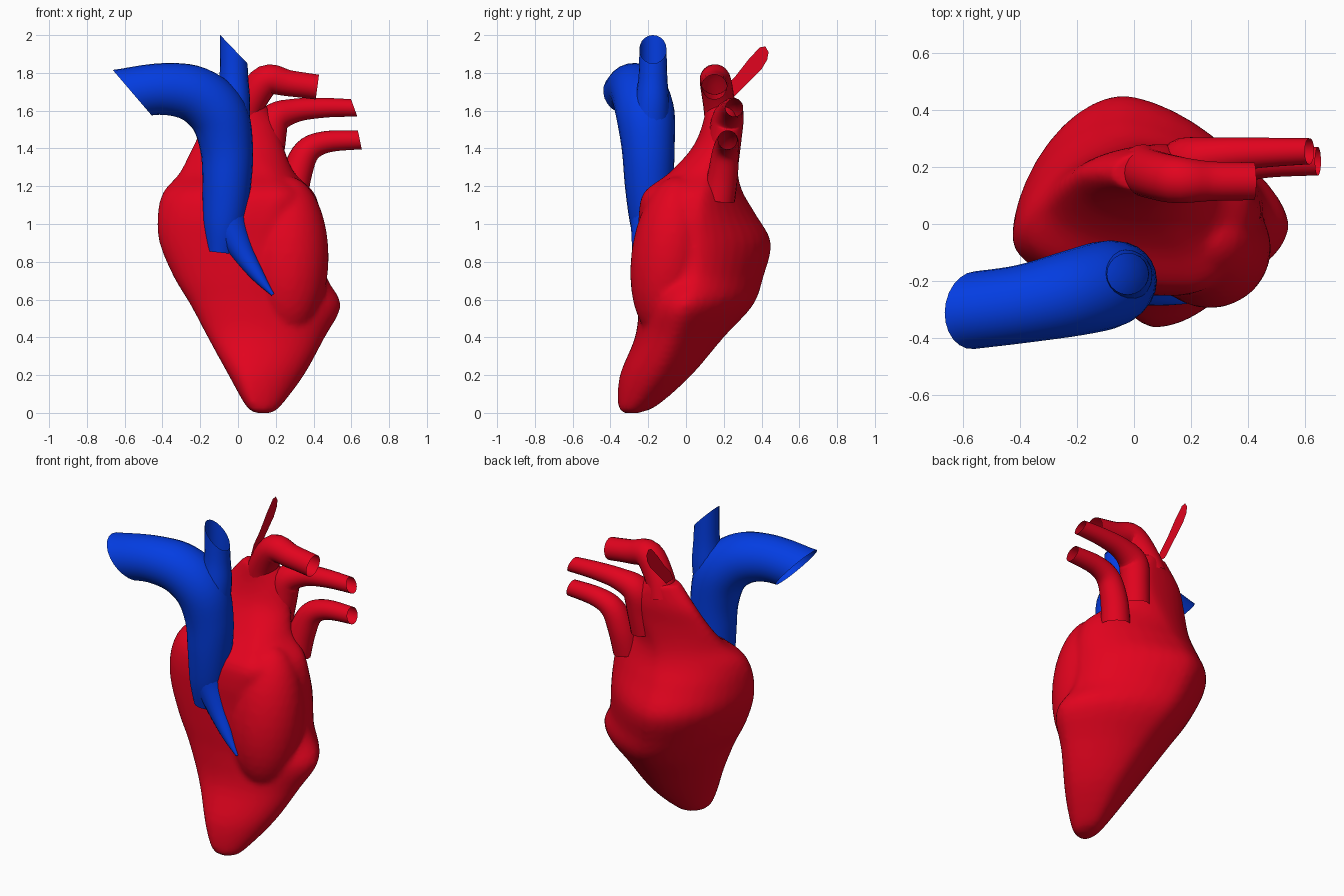
import bpy, bmesh, math
from mathutils import Vector, Matrix

if "Cube" in bpy.data.objects:
    bpy.data.objects.remove(bpy.data.objects["Cube"])


def material(name, rgb):
    m = bpy.data.materials.new(name)
    m.diffuse_color = (*rgb, 1)
    m.use_nodes = True
    m.node_tree.nodes["Principled BSDF"].inputs["Base Color"].default_value = m.diffuse_color
    return m


RED = material("heart red", (0.76, 0.001, 0.013))
BLUE = material("vein blue", (0.001, 0.046, 0.76))


def spline(rows, steps):
    """Catmull-Rom through tuples of any width."""
    out = []
    for i in range(len(rows) - 1):
        a, b, c, d = (rows[max(i - 1, 0)], rows[i], rows[i + 1], rows[min(i + 2, len(rows) - 1)])
        for s in range(steps):
            t = s / steps
            out.append([0.5 * (2 * q + (r - p) * t + (2 * p - 5 * q + 4 * r - u) * t * t
                               + (3 * q - p - 3 * r + u) * t ** 3) for p, q, r, u in zip(a, b, c, d)])
    return out + [list(rows[-1])]


def skin(bm, rings, caps):
    loops = [[bm.verts.new(p) for p in ring] for ring in rings]
    n = len(loops[0])
    for a, b in zip(loops, loops[1:]):
        for i in range(n):
            bm.faces.new((a[i], a[(i + 1) % n], b[(i + 1) % n], b[i]))
    if caps:
        bm.faces.new(loops[0][::-1])
        bm.faces.new(loops[-1])


def finish(bm, name, mat):
    bmesh.ops.recalc_face_normals(bm, faces=bm.faces[:])
    me = bpy.data.meshes.new(name)
    bm.to_mesh(me)
    bm.free()
    me.materials.append(mat)
    me.shade_smooth()
    ob = bpy.data.objects.new(name, me)
    bpy.context.collection.objects.link(ob)
    return ob


def tube(name, mat, path, end_normal=None, sides=20):
    """Open vessel along (x, y, z, radius) points, optionally cut at a slant."""
    pts = spline(path, 5)
    cs = [Vector(p[:3]) for p in pts]
    rings, side = [], Vector((0, 1, 0))
    for i, c in enumerate(cs):
        t = (cs[min(i + 1, len(cs) - 1)] - cs[max(i - 1, 0)]).normalized()
        side = (side - t * side.dot(t)).normalized()
        up = t.cross(side)
        rings.append([c + (side * math.cos(a) + up * math.sin(a)) * pts[i][3]
                      for a in (2 * math.pi * k / sides for k in range(sides))])
    if end_normal:
        n = Vector(end_normal)
        # slide the rings near the end along the axis, fading out backwards
        for j, w in ((-1, 1.0), (-2, 0.75), (-3, 0.5), (-4, 0.25)):
            t = (cs[j] - cs[j - 1]).normalized()
            rings[j] = [p - t * (w * (p - cs[j]).dot(n) / t.dot(n)) for p in rings[j]]
    bm = bmesh.new()
    skin(bm, rings, False)
    return finish(bm, name, mat)


# Heart body: z, x min, x max, y min, y max, x of front, x of back, y of left, y of right
SECTIONS = [
    (0.00, 0.09, 0.18, -0.33, -0.25, 0.12, 0.13, -0.29, -0.29),
    (0.04, 0.04, 0.23, -0.36, -0.15, 0.08, 0.14, -0.28, -0.26),
    (0.20, -0.05, 0.35, -0.35, 0.03, 0.06, 0.16, -0.22, -0.15),
    (0.40, -0.16, 0.46, -0.27, 0.20, 0.08, 0.12, -0.16, -0.06),
    (0.57, -0.25, 0.545, -0.25, 0.355, 0.08, 0.06, -0.12, 0.00),
    (0.72, -0.34, 0.47, -0.25, 0.41, 0.10, 0.00, -0.09, 0.05),
    (0.90, -0.415, 0.45, -0.25, 0.45, 0.12, -0.04, -0.06, 0.06),
    (1.05, -0.425, 0.44, -0.25, 0.37, 0.16, -0.04, -0.04, 0.06),
    (1.17, -0.395, 0.40, -0.22, 0.30, 0.20, -0.02, 0.00, 0.08),
    (1.27, -0.31, 0.30, -0.09, 0.275, 0.15, 0.02, 0.08, 0.11),
    (1.40, -0.245, 0.245, 0.03, 0.275, 0.06, 0.09, 0.14, 0.17),
    (1.52, -0.18, 0.215, 0.085, 0.28, 0.05, 0.11, 0.18, 0.20),
    (1.64, -0.08, 0.14, 0.11, 0.26, 0.05, 0.06, 0.18, 0.19),
]


def section(row, per=10):
    z, x0, x1, y0, y1, xf, xb, yl, yr = row
    quads = (((x1, yr), (xb, y1), 1.3), ((xb, y1), (x0, yl), 1.1),
             ((x0, yl), (xf, y0), 1.0), ((xf, y0), (x1, yr), 1.05))
    ring = []
    for q, (a, b, p) in enumerate(quads):
        for k in range(per):
            t = k / per * math.pi / 2
            c, s = math.cos(t) ** p, math.sin(t) ** p
            if q % 2 == 0:   # side point to front or back point
                ring.append((b[0] + (a[0] - b[0]) * c, a[1] + (b[1] - a[1]) * s, z))
            else:            # front or back point to side point
                ring.append((a[0] + (b[0] - a[0]) * s, b[1] + (a[1] - b[1]) * c, z))
    return ring


bm = bmesh.new()
skin(bm, [section(r) for r in spline(SECTIONS, 4)], True)
# Front bulge of the chamber on the right, its lower end tipped forward
bmesh.ops.create_uvsphere(bm, u_segments=32, v_segments=20, radius=1,
                          matrix=Matrix.Translation((0.265, -0.085, 0.825)) @ Matrix.Rotation(math.radians(-7), 4, 'X')
                          @ Matrix.Diagonal((0.215, 0.205, 0.43, 1)))
body = finish(bm, "heart_body", RED)
rm = body.modifiers.new("blend", 'REMESH')
rm.mode, rm.voxel_size, rm.use_smooth_shade = 'VOXEL', 0.018, True
sm = body.modifiers.new("soften", 'SMOOTH')
sm.factor, sm.iterations = 0.5, 3
bpy.context.view_layer.objects.active = body
body.select_set(True)
for mod in ("blend", "soften"):
    bpy.ops.object.modifier_apply(modifier=mod)

# Red arteries
tube("upper_artery", RED, [(0.03, 0.19, 1.54, 0.09), (0.06, 0.175, 1.64, 0.085), (0.15, 0.155, 1.76, 0.083),
                           (0.27, 0.15, 1.745, 0.07), (0.42, 0.15, 1.725, 0.067)])
tube("middle_artery", RED, [(0.15, 0.19, 1.3, 0.085), (0.165, 0.205, 1.42, 0.085), (0.19, 0.22, 1.55, 0.085),
                            (0.3, 0.24, 1.60, 0.064), (0.45, 0.25, 1.615, 0.053), (0.615, 0.255, 1.615, 0.046)],
     (0.94, 0, 0.34))
tube("lower_artery", RED, [(0.285, 0.175, 1.13, 0.085), (0.31, 0.195, 1.26, 0.08), (0.365, 0.21, 1.385, 0.07),
                           (0.47, 0.22, 1.435, 0.058), (0.645, 0.22, 1.445, 0.05)], (0.97, 0, 0.2))

# Thin leaf-shaped flap at the back of the arch
bm = bmesh.new()
outline = [(0.17, 1.66), (0.24, 1.66), (0.32, 1.74), (0.40, 1.82), (0.43, 1.87),
           (0.437, 1.91), (0.42, 1.94), (0.39, 1.935), (0.33, 1.87), (0.26, 1.78), (0.2, 1.72)]
bm.faces.new([bm.verts.new((-0.03, y, z)) for y, z in outline])
finish(bm, "back_flap", RED)

# Blue veins
tube("main_vein", BLUE, [(-0.09, -0.18, 0.85, 0.075), (-0.075, -0.185, 1.0, 0.11), (-0.06, -0.195, 1.2, 0.128),
                         (-0.06, -0.2, 1.40, 0.14), (-0.105, -0.215, 1.58, 0.155), (-0.225, -0.245, 1.685, 0.15),
                         (-0.39, -0.28, 1.715, 0.137), (-0.56, -0.302, 1.695, 0.135)], (-0.76, 0, -0.65), 24)
tube("top_vein", BLUE, [(-0.04, -0.19, 1.53, 0.10), (-0.025, -0.18, 1.65, 0.09), (-0.022, -0.175, 1.78, 0.076),
                        (-0.022, -0.175, 1.925, 0.072)], (0.72, 0, 0.69))
tube("vein_tail", BLUE, [(-0.06, -0.19, 1.06, 0.105), (-0.035, -0.202, 0.97, 0.09), (0.03, -0.226, 0.84, 0.06),
                         (0.11, -0.252, 0.72, 0.034), (0.185, -0.272, 0.625, 0.008)])
